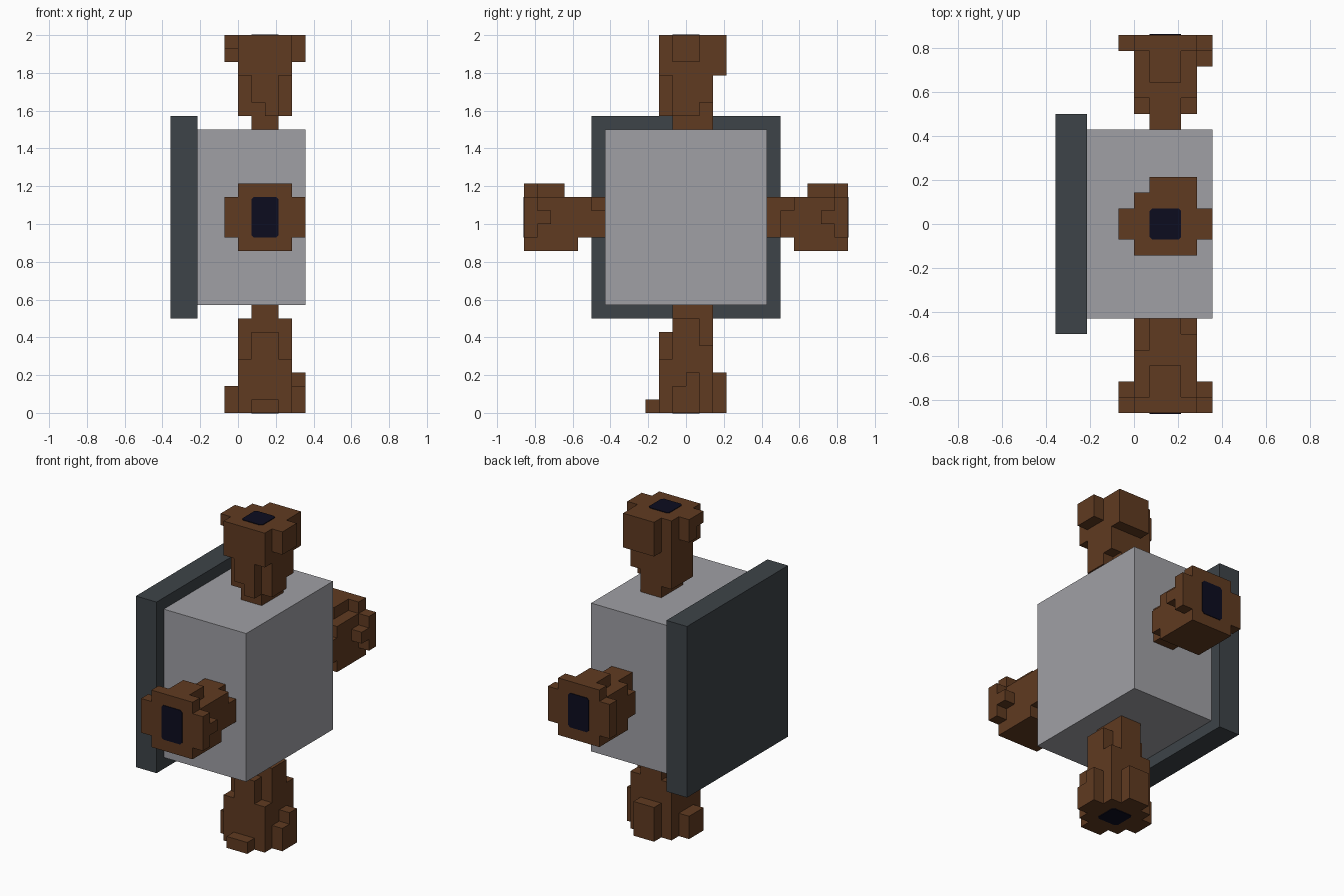
import bpy
import bmesh
from mathutils import Vector

UNIT = 1 / 14  # edge of one small block

default_cube = bpy.data.objects.get("Cube")
if default_cube:
    bpy.data.objects.remove(default_cube, do_unlink=True)


def make_material(name, colour):
    material = bpy.data.materials.new(name)
    material.use_nodes = True
    material.diffuse_color = (*colour, 1)
    shader = material.node_tree.nodes["Principled BSDF"]
    shader.inputs["Base Color"].default_value = (*colour, 1)
    shader.inputs["Roughness"].default_value = 0.9
    return material


bark = make_material("bark brown", (0.117, 0.043, 0.015))
stone = make_material("pale grey", (0.35, 0.35, 0.376))
slate = make_material("dark slate", (0.047, 0.057, 0.065))
ink = make_material("ink navy", (0.0037, 0.0037, 0.0137))


def finish(bm, name, material):
    mesh = bpy.data.meshes.new(name)
    bmesh.ops.recalc_face_normals(bm, faces=bm.faces)
    bm.to_mesh(mesh)
    bm.free()
    mesh.materials.append(material)
    obj = bpy.data.objects.new(name, mesh)
    bpy.context.collection.objects.link(obj)
    return obj


def add_box(name, low, high, material):
    """Box between two corners, given in blocks."""
    low, high = Vector(low) * UNIT, Vector(high) * UNIT
    bm = bmesh.new()
    bmesh.ops.create_cube(bm, size=1)
    bmesh.ops.scale(bm, vec=high - low, verts=bm.verts)
    bmesh.ops.translate(bm, vec=(low + high) / 2, verts=bm.verts)
    return finish(bm, name, material)


def add_blocks(name, boxes, material, mirror_y=False):
    """Join ranges of blocks into one shell with flat merged faces."""
    cells = set()
    for x0, x1, y0, y1, z0, z1 in boxes:
        if mirror_y:
            y0, y1 = -y1, -y0
        cells.update((x, y, z) for x in range(x0, x1)
                     for y in range(y0, y1) for z in range(z0, z1))
    bm = bmesh.new()
    for cell in cells:
        for axis in range(3):
            for side in (0, 1):
                neighbour = list(cell)
                neighbour[axis] += 2 * side - 1
                if tuple(neighbour) in cells:
                    continue
                u, v = (axis + 1) % 3, (axis + 2) % 3
                corners = []
                for du, dv in ((0, 0), (1, 0), (1, 1), (0, 1)):
                    point = list(cell)
                    point[axis] += side
                    point[u] += du
                    point[v] += dv
                    corners.append(bm.verts.new(Vector(point) * UNIT))
                if not side:
                    corners.reverse()
                bm.faces.new(corners)
    bmesh.ops.remove_doubles(bm, verts=bm.verts, dist=UNIT / 100)
    bmesh.ops.dissolve_limit(bm, angle_limit=0.01, verts=bm.verts, edges=bm.edges)
    return finish(bm, name, material)


def add_hollow(name, centre, half_u, half_v, axis, sign):
    """Thin dark plate with clipped corners on the end of a branch."""
    clip = 0.18
    outline = []
    for su, sv in ((1, 1), (-1, 1), (-1, -1), (1, -1)):
        pair = [(su * half_u, sv * (half_v - clip)), (su * (half_u - clip), sv * half_v)]
        outline += pair if su == sv else pair[::-1]
    bm = bmesh.new()
    verts = []
    for u, v in outline:
        offset = (u, v, 0) if axis == 2 else (u, 0, v)
        verts.append(bm.verts.new((Vector(centre) + Vector(offset)) * UNIT))
    base = bm.faces.new(verts)
    raised = bmesh.ops.extrude_face_region(bm, geom=[base])["geom"]
    push = Vector((0, 0, 0))
    push[axis] = sign * 0.004
    bmesh.ops.translate(bm, vec=push,
                        verts=[g for g in raised if isinstance(g, bmesh.types.BMVert)])
    return finish(bm, name, ink)


# Central block and backing slab
add_box("body", (-3, -6, 8), (5, 6, 21), stone)
add_box("backing_slab", (-5, -7, 7), (-3, 7, 22), slate)

# Upper branch: flared crown, ribs, neck
add_blocks("top_branch", [
    (0, 4, -2, 2, 25, 28), (1, 4, 2, 3, 25, 28),
    (-1, 0, -1, 1, 27, 28), (-1, 0, 0, 1, 26, 27), (4, 5, -1, 1, 26, 28),
    (1, 3, -2, -1, 23, 25), (2, 3, -2, -1, 22, 23),
    (0, 4, -1, 1, 22, 25), (0, 4, 1, 2, 23, 25), (0, 3, 1, 2, 22, 23),
    (1, 3, -1, 2, 21, 22),
], bark)

# Lower branch: flared foot, ribs, neck
add_blocks("bottom_branch", [
    (0, 4, -2, 2, 0, 4), (1, 3, 2, 3, 0, 3), (1, 3, -3, -2, 0, 1),
    (-1, 0, -1, 1, 0, 2), (4, 5, -1, 1, 0, 2), (4, 5, 0, 1, 2, 3),
    (1, 3, -2, -1, 4, 6), (0, 4, -1, 1, 4, 7), (0, 4, 1, 2, 4, 5),
    (1, 3, 1, 2, 5, 7), (1, 3, -1, 2, 7, 8),
], bark)

# Front and back branches share a flared end and differ near the body
flared_end = [
    (0, 4, 8, 12, 13, 16), (0, 4, 8, 12, 12, 13),
    (0, 4, 11, 12, 16, 17), (1, 3, 9, 11, 16, 17),
    (-1, 0, 11, 12, 13, 16), (4, 5, 11, 12, 13, 16), (4, 5, 10, 11, 14, 15),
    (1, 3, 6, 8, 13, 16), (0, 4, 7, 8, 13, 15),
]
add_blocks("back_branch", flared_end, bark)
add_blocks("front_branch", flared_end + [
    (-1, 0, 10, 11, 14, 15), (0, 4, 6, 7, 13, 15), (3, 4, 7, 8, 15, 16),
], bark, mirror_y=True)

# Dark hollows on the branch ends
add_hollow("top_hollow", (2, 0, 28), 1, 1, 2, 1)
add_hollow("bottom_hollow", (2, 0, 0), 1, 1, 2, -1)
add_hollow("front_hollow", (2, -12, 14.5), 1, 1.5, 1, -1)
add_hollow("back_hollow", (2, 12, 14.5), 1, 1.5, 1, 1)
